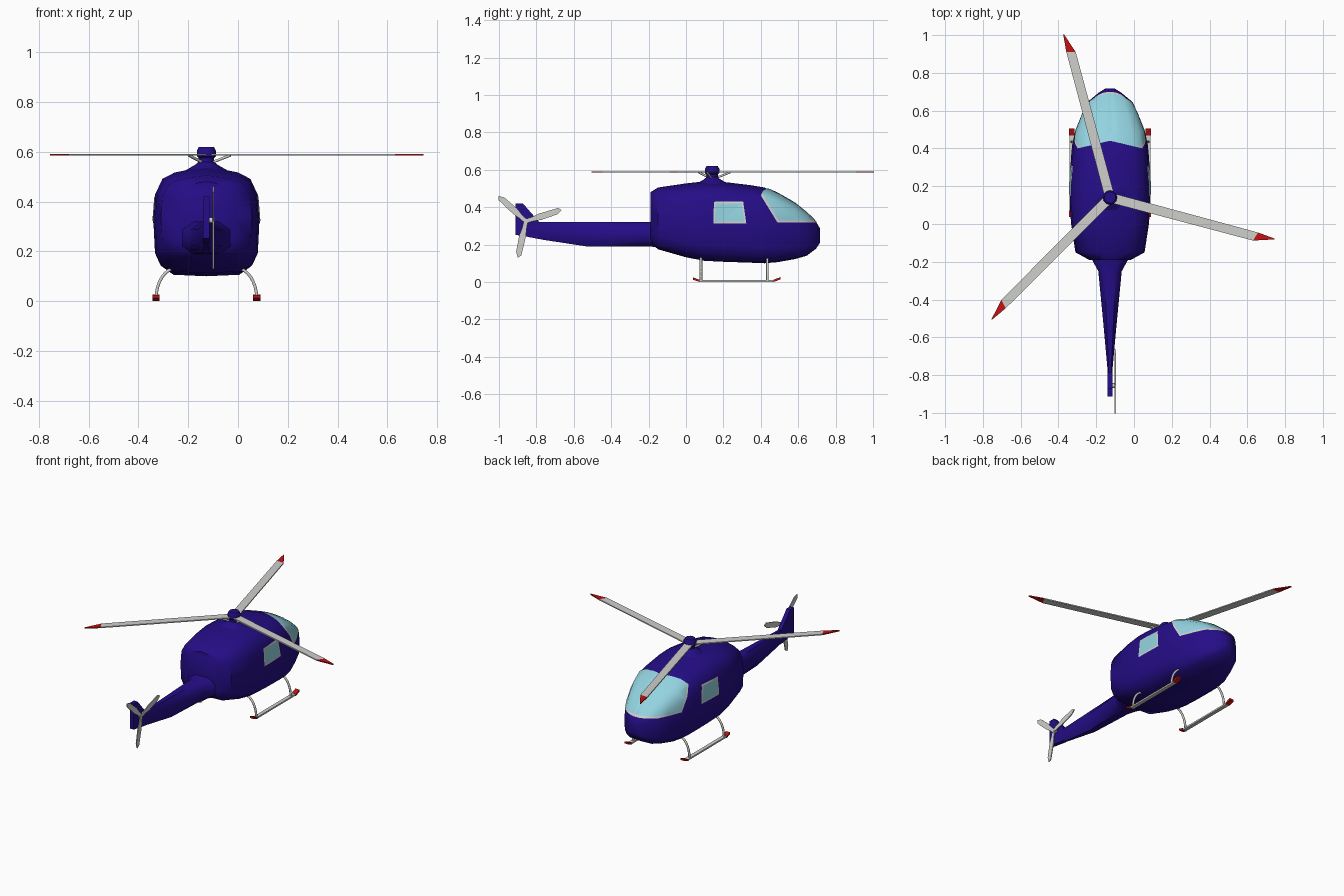
import bpy, bmesh, math
from mathutils import Vector, Matrix

if "Cube" in bpy.data.objects:
    bpy.data.objects.remove(bpy.data.objects["Cube"])

CX = -0.127                      # helicopter centreline
HUB = Vector((CX, 0.14, 0.588))  # main rotor centre


def material(name, rgb):
    m = bpy.data.materials.new(name)
    m.diffuse_color = (*rgb, 1)
    m.use_nodes = True
    m.node_tree.nodes["Principled BSDF"].inputs["Base Color"].default_value = m.diffuse_color
    return m


NAVY = material("navy_paint", (0.018, 0.004, 0.24))
GLASS = material("light_blue_glass", (0.29, 0.65, 0.74))
GREY = material("light_grey", (0.62, 0.62, 0.60))
RED = material("red_tip", (0.55, 0.006, 0.006))


def finish(name, bm, mat, loc=(CX, 0, 0), angle=40, matrix=None):
    me = bpy.data.meshes.new(name)
    bmesh.ops.recalc_face_normals(bm, faces=bm.faces)
    bm.to_mesh(me)
    bm.free()
    ob = bpy.data.objects.new(name, me)
    bpy.context.collection.objects.link(ob)
    me.materials.append(mat)
    ob.matrix_world = matrix if matrix else Matrix.Translation(loc)
    bpy.ops.object.select_all(action='DESELECT')
    ob.select_set(True)
    bpy.context.view_layer.objects.active = ob
    bpy.ops.object.shade_smooth_by_angle(angle=math.radians(angle))
    return ob


def loft(rings):
    bm = bmesh.new()
    loops = [[bm.verts.new(p) for p in r] for r in rings]
    n = len(loops[0])
    for a, b in zip(loops, loops[1:]):
        for i in range(n):
            bm.faces.new((a[i], a[(i + 1) % n], b[(i + 1) % n], b[i]))
    bm.faces.new(loops[0])
    bm.faces.new(loops[-1])
    bmesh.ops.recalc_face_normals(bm, faces=bm.faces)
    return bm


def section_loft(half, sections):
    """Loft a mirrored half section along y; sections are (y, half width, top, bottom)."""
    full = half + [(-u, v) for u, v in reversed(half) if u > 0]
    return loft([[(u * w, y, b + v * (t - b)) for u, v in full]
                 for y, w, t, b in sections])


def prism(outline, thick):
    return loft([[(x, y, z) for x, y in outline] for z in (-thick / 2, thick / 2)])


# Cabin
cabin_half = [(0, 1), (0.26, 0.985), (0.6, 0.95), (0.83, 0.89), (0.96, 0.75), (1, 0.5),
              (0.97, 0.2), (0.87, 0.09), (0.66, 0.015), (0, 0)]
cabin_sections = [(-0.19, 0.11, 0.48, 0.21), (-0.15, 0.183, 0.505, 0.175),
                  (0.0, 0.206, 0.527, 0.132), (0.1, 0.213, 0.538, 0.113),
                  (0.2, 0.213, 0.535, 0.108), (0.35, 0.207, 0.517, 0.103),
                  (0.42, 0.2, 0.505, 0.1), (0.49, 0.185, 0.474, 0.106),
                  (0.58, 0.15, 0.422, 0.122), (0.645, 0.12, 0.37, 0.14),
                  (0.695, 0.06, 0.322, 0.178), (0.717, 0.025, 0.285, 0.21)]
finish("cabin", section_loft(cabin_half, cabin_sections), NAVY, angle=50)

# Tail boom and fin
boom_half = [(0.5, 1), (1, 0.75), (1, 0.25), (0.5, 0)]
finish("tail_boom", section_loft(boom_half, [
    (-0.16, 0.11, 0.325, 0.185), (-0.19, 0.095, 0.32, 0.19), (-0.25, 0.062, 0.32, 0.19),
    (-0.53, 0.035, 0.32, 0.19), (-0.76, 0.014, 0.32, 0.225), (-0.84, 0.013, 0.32, 0.24)]),
    NAVY, angle=50)
fin = [(-0.912, 0.42), (-0.872, 0.42), (-0.785, 0.32), (-0.785, 0.232), (-0.912, 0.252)]
finish("tail_fin", loft([[(x, y, z) for y, z in fin] for x in (-0.013, 0.013)]), NAVY)


# Windows: thin skins cut from the cabin shape
def skin(name, mat, planes, offset):
    bm = section_loft(cabin_half, cabin_sections)
    for co, no in planes:
        bmesh.ops.bisect_plane(bm, geom=bm.verts[:] + bm.edges[:] + bm.faces[:],
                               plane_co=co, plane_no=no, clear_inner=True)
    bm.normal_update()
    moves = [(v, v.normal * offset) for v in bm.verts]
    for v, d in moves:
        on_centre = abs(v.co.x) < 1e-4
        v.co += d
        if on_centre:
            v.co.x = 0
    # keep outward facing winding
    me = bpy.data.meshes.new(name)
    bm.to_mesh(me)
    bm.free()
    ob = bpy.data.objects.new(name, me)
    bpy.context.collection.objects.link(ob)
    ob.location.x = CX
    me.materials.append(mat)
    for p in me.polygons:
        p.use_smooth = True
    ob.modifiers.new("mirror", 'MIRROR')


def edges(points, grow=0, closed=True):
    """Planes along a side-view outline (y, z), keeping its left side."""
    pairs = list(zip(points, points[1:] + points[:1]))
    out = []
    for a, b in pairs if closed else pairs[:-1]:
        no = Vector((0, a[1] - b[1], b[0] - a[0])).normalized()
        out.append((Vector((0, *a)) - no * grow, no))
    return out


for name, mat, grow, off in (("frame", GREY, 0.011, 0.002), ("glass", GLASS, 0, 0.004)):
    skin("windshield_" + name, mat,
         [((0, 0, 0), (1, 0, 0)), ((0, 0.44, 0), (0.235, 1, 0))]
         + edges([(0.395, 0.49), (0.495, 0.328), (0.8, 0.328)], grow, False), off)
    skin("side_window_" + name, mat,
         [((0.1, 0, 0), (1, 0, 0))]
         + edges([(0.155, 0.322), (0.312, 0.322), (0.298, 0.42), (0.158, 0.42)],
                 grow * 0.8), off)

# Rotor mast and hub
profile = [(0.085, 0.525), (0.045, 0.548), (0.031, 0.56), (0.031, 0.575), (0.038, 0.582),
           (0.038, 0.605), (0.03, 0.62)]
finish("rotor_hub", loft([[(r * math.cos(i * math.pi / 6), r * math.sin(i * math.pi / 6), z)
                           for i in range(12)] for r, z in profile]),
       NAVY, loc=(CX, HUB.y, 0))


# Tubes
def tube(name, points, radius, mat, loc=(0, 0, 0)):
    cu = bpy.data.curves.new(name, 'CURVE')
    cu.dimensions = '3D'
    cu.bevel_depth = radius
    cu.bevel_resolution = 1
    cu.use_fill_caps = True
    sp = cu.splines.new('POLY')
    sp.points.add(len(points) - 1)
    for p, co in zip(sp.points, points):
        p.co = (*co, 1)
    ob = bpy.data.objects.new(name, cu)
    bpy.context.collection.objects.link(ob)
    ob.location = loc
    cu.materials.append(mat)


# Main rotor blades with red tips and struts
for i in range(3):
    a = math.radians(-15 + 120 * i)
    m = Matrix.Translation(HUB) @ Matrix.Rotation(a, 4, 'Z')
    finish(f"rotor_blade_{i}", prism([(0.02, -0.026), (0.79, -0.024), (0.805, 0.024),
                                      (0.02, 0.026)], 0.007), GREY, matrix=m)
    finish(f"rotor_blade_tip_{i}", prism([(0.79, -0.024), (0.9, 0.012), (0.895, 0.016),
                                          (0.805, 0.024)], 0.007), RED, matrix=m)
    d = Vector((math.cos(a), math.sin(a), 0))
    tube(f"blade_strut_{i}", [HUB + d * 0.025 + Vector((0, 0, -0.03)),
                              HUB + d * 0.1 + Vector((0, 0, -0.002))], 0.006, GREY)

# Tail rotor
TAIL = Vector((-0.099, -0.856, 0.325))
yz = Matrix(((0, 0, 1, 0), (1, 0, 0, 0), (0, 1, 0, 0), (0, 0, 0, 1)))
for i in range(3):
    m = Matrix.Translation(TAIL) @ yz @ Matrix.Rotation(math.radians(18 + 120 * i), 4, 'Z')
    finish(f"tail_rotor_blade_{i}", prism([(0, -0.011), (0.04, -0.012), (0.08, -0.019),
                                           (0.17, -0.017), (0.2, -0.002), (0.185, 0.014),
                                           (0.08, 0.017), (0.04, 0.012), (0, 0.011)], 0.006),
           GREY, matrix=m)
tube("tail_rotor_axle", [TAIL + Vector((-0.025, 0, 0)), TAIL + Vector((0.005, 0, 0))],
     0.013, GREY)

# Landing skids
for side, s in (("left", -1), ("right", 1)):
    x = s * 0.2025

    def bar(name, path, w, h, mat):
        finish(name, loft([[(x + u * w, y, z + v * h) for u, v in
                            ((-1, -1), (1, -1), (1, 1), (-1, 1))] for y, z in path]), mat)

    bar(side + "_skid", [(0.07, 0.006), (0.47, 0.006)], 0.012, 0.005, GREY)
    bar(side + "_skid_front_tip", [(0.468, 0.006), (0.505, 0.020)], 0.015, 0.006, RED)
    bar(side + "_skid_rear_tip", [(0.072, 0.006), (0.038, 0.018)], 0.015, 0.006, RED)
    for part, y in (("rear", 0.08), ("front", 0.435)):
        arc = [(s * (0.12 + 0.0825 * math.cos(t * math.pi / 16)), y,
                0.008 + 0.125 * math.sin(t * math.pi / 16)) for t in range(9)]
        tube(f"{side}_{part}_leg", arc, 0.007, GREY, (CX, 0, 0))
